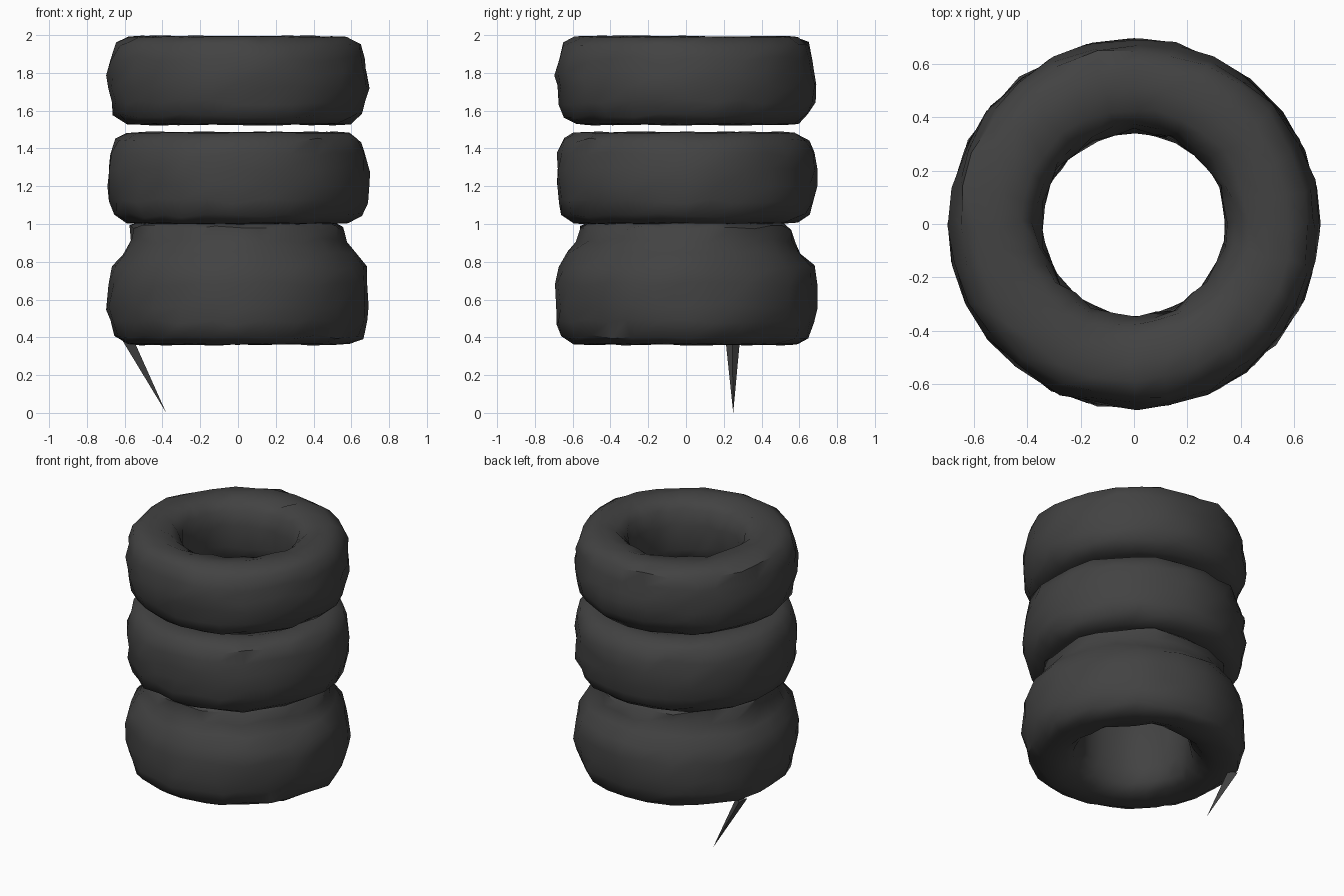
import bpy, bmesh, math, random
from mathutils import Vector

if "Cube" in bpy.data.objects:
    bpy.data.objects.remove(bpy.data.objects["Cube"], do_unlink=True)

random.seed(7)
SEGMENTS = 28

rubber = bpy.data.materials.new("black rubber")
rubber.use_nodes = True
colour = (0.055, 0.055, 0.055, 1)
rubber.diffuse_color = colour
rubber.node_tree.nodes["Principled BSDF"].inputs["Base Color"].default_value = colour


def finish(name, bm, angle):
    bmesh.ops.recalc_face_normals(bm, faces=bm.faces)
    mesh = bpy.data.meshes.new(name)
    bm.to_mesh(mesh)
    bm.free()
    mesh.materials.append(rubber)
    obj = bpy.data.objects.new(name, mesh)
    bpy.context.collection.objects.link(obj)
    bpy.ops.object.select_all(action="DESELECT")
    obj.select_set(True)
    bpy.context.view_layer.objects.active = obj
    bpy.ops.object.shade_smooth_by_angle(angle=math.radians(angle))
    return obj


def tyre(name, profile):
    """Closed (radius, height) section spun into a slightly lumpy ring."""
    bm = bmesh.new()
    low, high = min(z for r, z in profile), max(z for r, z in profile)
    rings = []
    for i in range(SEGMENTS):
        ring = []
        for r, z in profile:
            a = 2 * math.pi * (i + random.uniform(-0.2, 0.2)) / SEGMENTS
            rr = r + random.uniform(-0.013, 0.01)
            zz = z
            if low + 0.01 < z < high - 0.01:
                zz += random.uniform(-0.015, 0.015)
            else:
                zz += random.uniform(-0.004, 0.004)
            ring.append(bm.verts.new((rr * math.cos(a), rr * math.sin(a), zz)))
        rings.append(ring)
    n = len(profile)
    for i, ring in enumerate(rings):
        following = rings[(i + 1) % SEGMENTS]
        for j in range(n):
            k = (j + 1) % n
            bm.faces.new((ring[j], following[j], following[k], ring[k]))
    return finish(name, bm, 50)


# Half section: inner bead, side wall, shoulder, tread
half = [(0.35, 0.16), (0.375, 0.06), (0.43, 0.015), (0.51, 0.0), (0.59, 0.005),
        (0.655, 0.045), (0.68, 0.12), (0.69, 0.2)]


def section(bottom, top):
    return ([(r, bottom + h) for r, h in half]
            + [(r, top - h) for r, h in reversed(half)])


tyre("top_tyre", section(1.525, 1.995))
tyre("middle_tyre", section(1.0, 1.487))

# Bottom tyre has a sloping upper shoulder that meets the middle tyre
bottom = [(r, 0.36 + h) for r, h in half]
bottom += [(0.69, 0.68), (0.675, 0.77), (0.62, 0.84), (0.575, 0.91),
           (0.565, 0.98), (0.5, 1.015), (0.42, 0.99), (0.36, 0.9)]
tyre("bottom_tyre", bottom)

# Thin shard hanging below the bottom tyre
bm = bmesh.new()
base = [bm.verts.new(p) for p in
        ((-0.61, 0.21, 0.38), (-0.55, 0.245, 0.38), (-0.6, 0.285, 0.38))]
tip = bm.verts.new(Vector((-0.38, 0.25, 0.0)))
bm.faces.new(base)
for i in range(3):
    bm.faces.new((base[i], base[(i + 1) % 3], tip))
finish("hanging_shard", bm, 30)
